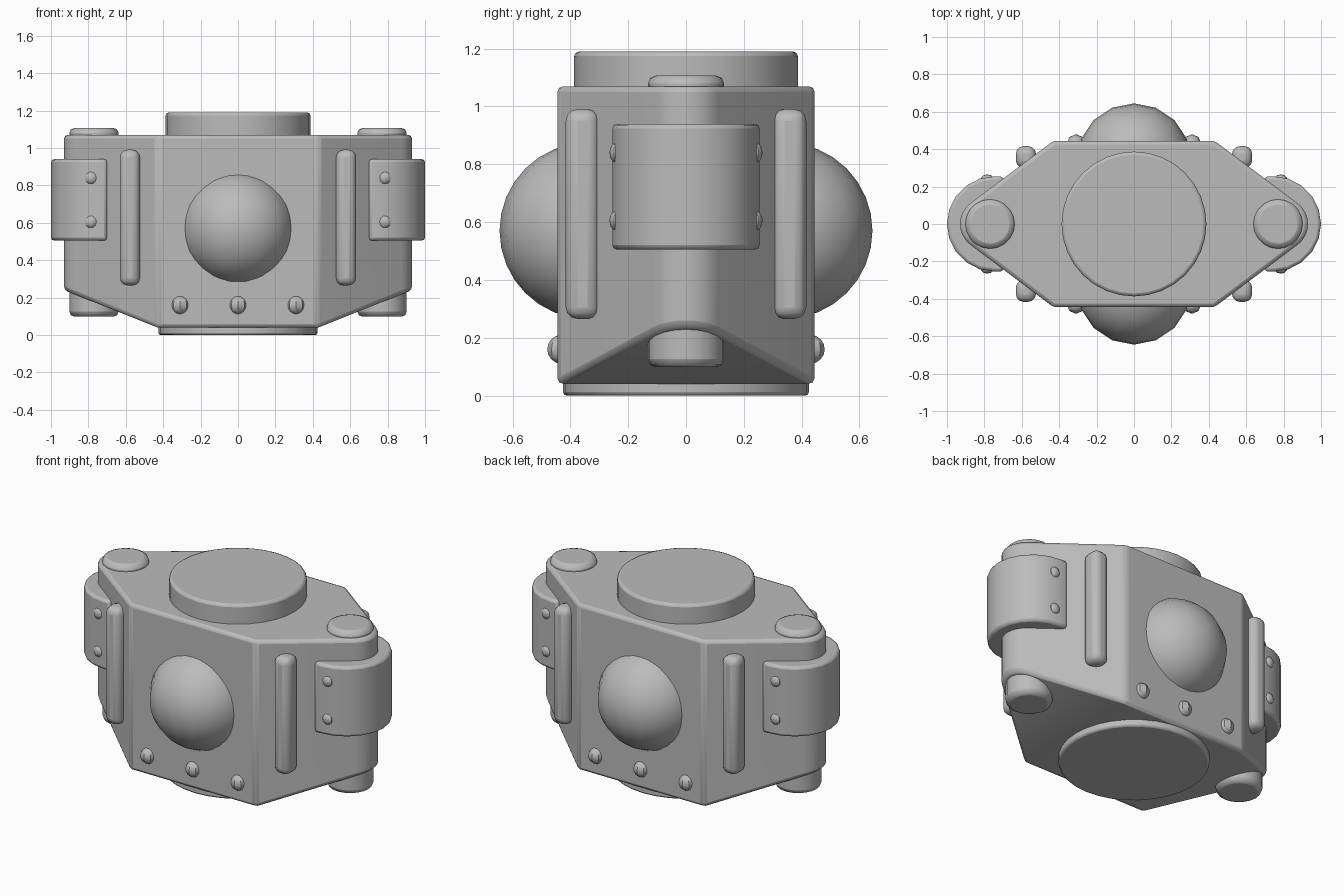
import bpy
import bmesh
from math import sin, cos, pi, atan2, radians
from mathutils import Matrix

cube = bpy.data.objects.get("Cube")
if cube:
    bpy.data.objects.remove(cube, do_unlink=True)

grey = bpy.data.materials.new("plain_grey")
grey.use_nodes = True
COLOR = (0.5, 0.5, 0.5, 1)
grey.diffuse_color = COLOR
grey.node_tree.nodes["Principled BSDF"].inputs["Base Color"].default_value = COLOR


def finish(name, bm, bevel=0, segments=2):
    """Turn a bmesh into a smooth, optionally bevelled object."""
    bmesh.ops.recalc_face_normals(bm, faces=bm.faces)
    me = bpy.data.meshes.new(name)
    bm.to_mesh(me)
    bm.free()
    me.materials.append(grey)
    me.polygons.foreach_set("use_smooth", [True] * len(me.polygons))
    me.set_sharp_from_angle(angle=radians(35))
    ob = bpy.data.objects.new(name, me)
    bpy.context.collection.objects.link(ob)
    if bevel:
        mod = ob.modifiers.new("rounded_edges", "BEVEL")
        mod.width = bevel
        mod.segments = segments
        mod.limit_method = "ANGLE"
        mod.angle_limit = radians(30)
    return ob


def prism(name, outline, z0, z1, bevel):
    bm = bmesh.new()
    face = bm.faces.new([bm.verts.new((x, y, z0)) for x, y in outline])
    new = bmesh.ops.extrude_face_region(bm, geom=[face])["geom"]
    top = [g for g in new if isinstance(g, bmesh.types.BMVert)]
    bmesh.ops.translate(bm, verts=top, vec=(0, 0, z1 - z0))
    return finish(name, bm, bevel)


def cylinder(name, x, r, z0, z1, bevel, sides=32):
    ring = [(x + r * cos(2 * pi * i / sides), r * sin(2 * pi * i / sides))
            for i in range(sides)]
    return prism(name, ring, z0, z1, bevel)


def ball(name, centre, scale, segments, rings):
    bm = bmesh.new()
    bmesh.ops.create_uvsphere(bm, u_segments=segments, v_segments=rings, radius=1)
    bm.transform(Matrix.Translation(centre) @ Matrix.Diagonal((*scale, 1)))
    return finish(name, bm)


def arc(cx, r, half, steps):
    return [(cx + r * cos(a), r * sin(a))
            for a in (-half + 2 * half * i / steps for i in range(steps + 1))]


# Main body: pointed outline with round ends and a rising underside
CORNER_X, CORNER_Y, TIP_X = 0.43, 0.445, 0.93
tip = arc(0.79, 0.14, atan2(0.8, 0.6), 8)
right_end = [(CORNER_X, -CORNER_Y)] + tip + [(CORNER_X, CORNER_Y)]
left_end = [(-x, -y) for x, y in right_end]
outline = right_end + left_end
bm = bmesh.new()
top = [bm.verts.new((x, y, 1.07)) for x, y in outline]
low = [bm.verts.new((x, y, 0.04 + 0.4 * max(0, abs(x) - CORNER_X)))
       for x, y in outline]
n, half = len(outline), len(right_end)
bm.faces.new(top)
for i in range(n):
    j = (i + 1) % n
    bm.faces.new((low[i], low[j], top[j], top[i]))
bm.faces.new(low[:half])
bm.faces.new(low[half:])
bm.faces.new((low[0], low[half - 1], low[half], low[-1]))
finish("body", bm, 0.02)

# Round caps above and below
cylinder("top_cap", 0, 0.387, 1.0, 1.19, 0.016)
cylinder("bottom_cap", 0, 0.425, 0, 0.1, 0.012)

for sx, side in ((1, "left"), (-1, "right")):
    # Pin through each end
    cylinder(f"{side}_pin", sx * 0.77, 0.132, 0.098, 1.107, 0.028, 20)
    # Clamp wrapped around each end
    band = [(0.7, -0.255)] + arc(0.745, 0.255, pi / 2, 10) + [(0.7, 0.255)]
    prism(f"{side}_clamp", [(sx * x, y) for x, y in band], 0.505, 0.94, 0.016)

    for sy, face in ((-1, "front"), (1, "back")):
        # Upright rounded bar on each slanted face
        bm = bmesh.new()
        bmesh.ops.create_cube(bm, size=1)
        bm.transform(Matrix.Translation((sx * 0.578, sy * 0.358, 0.628))
                     @ Matrix.Diagonal((0.107, 0.116, 0.725, 1)))
        finish(f"{side}_{face}_bar", bm, 0.04, 3)
        # Clamp rivets
        for z, level in ((0.605, "lower"), (0.84, "upper")):
            ball(f"{side}_{face}_{level}_clamp_rivet", (sx * 0.785, sy * 0.242, z),
                 (0.034, 0.023, 0.034), 10, 6)

for sy, face in ((-1, "front"), (1, "back")):
    # Domed bulge and the row of rivets below it
    ball(f"{face}_dome", (0, sy * 0.34, 0.57), (0.305, 0.305, 0.305), 16, 16)
    for x, place in ((-0.31, "right"), (0, "middle"), (0.31, "left")):
        ball(f"{face}_{place}_rivet", (x, sy * 0.43, 0.16), (0.05, 0.05, 0.05), 8, 8)
